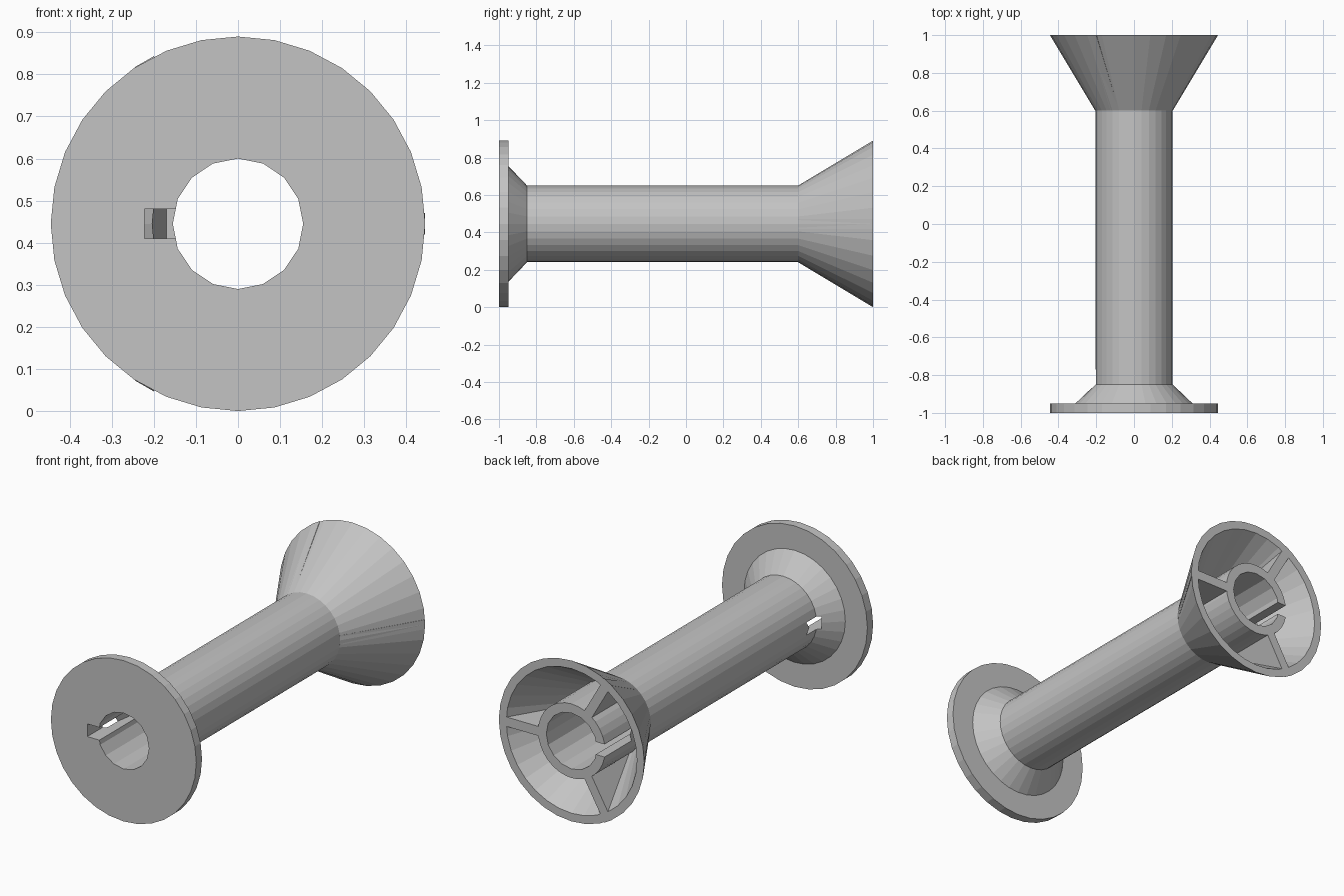
import bpy, bmesh, math
from mathutils import Matrix, Vector

if "Cube" in bpy.data.objects:
    bpy.data.objects.remove(bpy.data.objects["Cube"], do_unlink=True)

CENTRE = Vector((0, 0, 0.445))

grey = bpy.data.materials.new("light grey")
grey.use_nodes = True
grey.diffuse_color = (0.55, 0.55, 0.55, 1)
grey.node_tree.nodes["Principled BSDF"].inputs["Base Color"].default_value = grey.diffuse_color


def make(name, bm, cutter=False):
    bmesh.ops.recalc_face_normals(bm, faces=bm.faces)
    bmesh.ops.translate(bm, verts=bm.verts, vec=CENTRE)
    mesh = bpy.data.meshes.new(name)
    bm.to_mesh(mesh)
    bm.free()
    mesh.materials.append(grey)
    obj = bpy.data.objects.new(name, mesh)
    bpy.context.collection.objects.link(obj)
    obj.hide_render = cutter
    return obj


def lathe(name, profile, sides, cutter=False):
    """Revolve a closed (radius, y) profile around the y axis."""
    bm = bmesh.new()
    rings = []
    for i in range(sides):
        a = 2 * math.pi * i / sides
        rings.append([bm.verts.new((r * math.cos(a), y, r * math.sin(a))) for r, y in profile])
    n = len(profile)
    for i in range(sides):
        p, q = rings[i], rings[(i + 1) % sides]
        for j in range(n - 1):
            bm.faces.new((p[j], p[j + 1], q[j + 1], q[j]))
    for j in (0, n - 1):
        bm.faces.new([ring[j] for ring in rings])
    return make(name, bm, cutter)


def plate(name, outline, width, angle, cutter=False):
    """Extrude a (radius, y) outline across its width, turned about the y axis."""
    bm = bmesh.new()
    face = bm.faces.new([bm.verts.new((r, y, -width / 2)) for r, y in outline])
    ext = bmesh.ops.extrude_face_region(bm, geom=[face])
    top = [g for g in ext["geom"] if isinstance(g, bmesh.types.BMVert)]
    bmesh.ops.translate(bm, verts=top, vec=(0, 0, width))
    bmesh.ops.rotate(bm, verts=bm.verts, matrix=Matrix.Rotation(-math.radians(angle), 3, "Y"))
    return make(name, bm, cutter)


def combine(target, other, operation):
    mod = target.modifiers.new(other.name, "BOOLEAN")
    mod.object, mod.operation, mod.solver = other, operation, "EXACT"
    bpy.context.view_layer.objects.active = target
    bpy.ops.object.modifier_apply(modifier=mod.name)
    bpy.data.objects.remove(other, do_unlink=True)


# Flange, collar, tube and hollow flared end in one turned profile
body = lathe("spool_body", [
    (0.445, -1), (0.445, -0.95), (0.31, -0.95), (0.205, -0.85), (0.205, 0.6),
    (0.445, 1), (0.40, 1), (0.205, 0.675), (0.205, 1)], 32)

# Three ribs inside the flare
for i in range(3):
    rib = plate("flare_rib", [(0.18, 0.6), (0.203, 0.6), (0.445, 1), (0.18, 1)], 0.052, i * 120)
    combine(body, rib, "UNION")

# Central bore
combine(body, lathe("bore_cutter", [(0.155, -1.1), (0.155, 1.1)], 16, True), "DIFFERENCE")

# Key slot with a sloping floor at each end
for end in (-1, 1):
    outline = [(0.1, 1.1), (0.222, 1.1), (0.222, 0.79), (0.205, 0.785), (0.17, 0.57), (0.1, 0.57)]
    slot = plate("slot_cutter", [(r, y * end) for r, y in outline], 0.07, 180, True)
    combine(body, slot, "DIFFERENCE")
